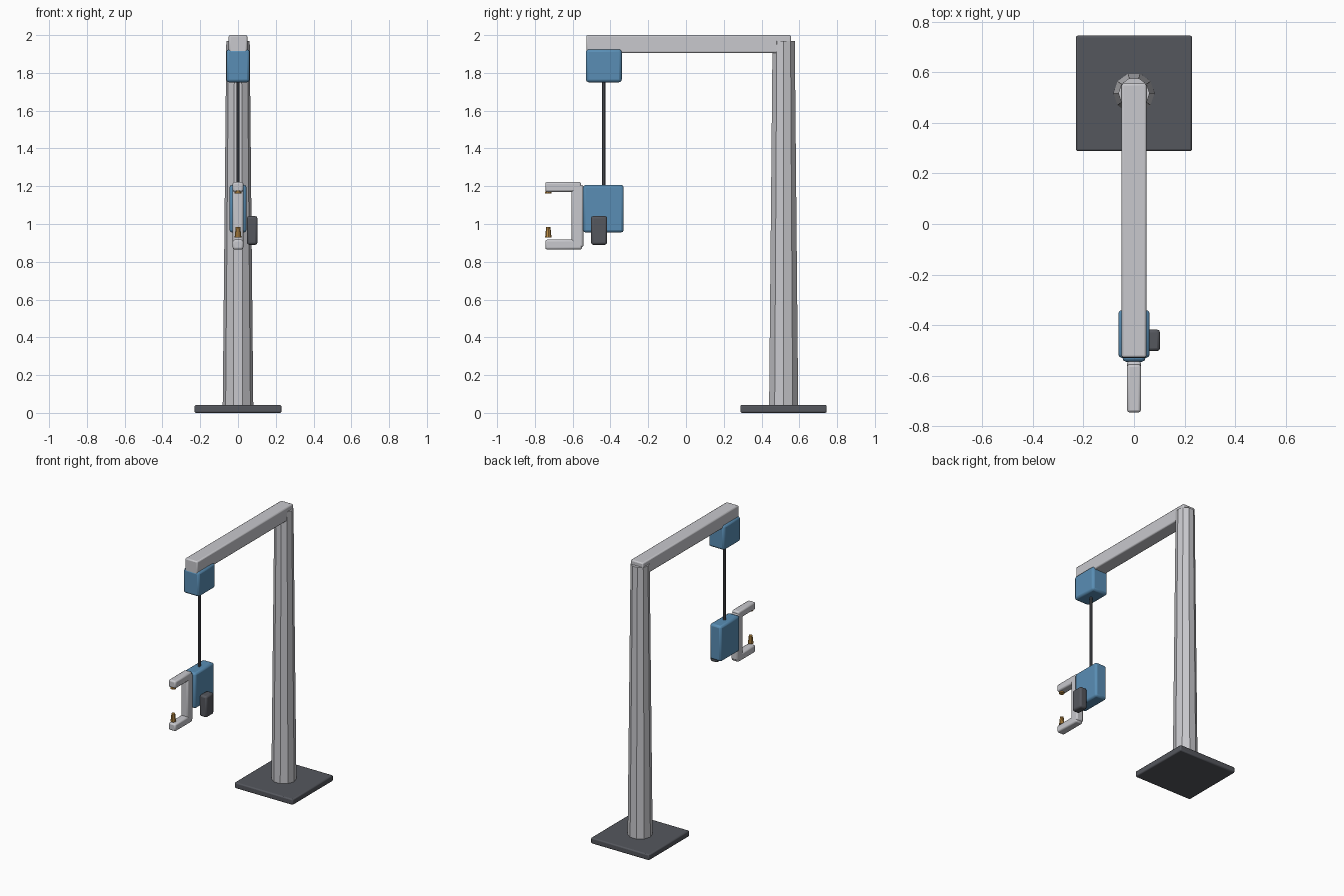
import bpy, math

if "Cube" in bpy.data.objects:
    bpy.data.objects.remove(bpy.data.objects["Cube"])


def material(name, rgb):
    m = bpy.data.materials.new(name)
    m.diffuse_color = (*rgb, 1)
    m.use_nodes = True
    m.node_tree.nodes["Principled BSDF"].inputs["Base Color"].default_value = m.diffuse_color
    return m


LIGHT = material("light_grey", (0.58, 0.58, 0.61))
DARK = material("dark_grey", (0.09, 0.095, 0.11))
BLUE = material("blue", (0.1, 0.27, 0.46))
COPPER = material("copper", (0.52, 0.27, 0.06))


def box(name, x, y, z, mat, bevel=0.01):
    """Bevelled box from (min, max) ranges on each axis."""
    mid = [(a + b) / 2 for a, b in (x, y, z)]
    bpy.ops.mesh.primitive_cube_add(size=1, location=mid)
    ob = bpy.context.object
    ob.name = name
    ob.scale = [b - a for a, b in (x, y, z)]
    bpy.ops.object.transform_apply(location=False, rotation=False, scale=True)
    ob.data.materials.append(mat)
    mod = ob.modifiers.new("bevel", "BEVEL")
    mod.width = bevel
    mod.segments = 2
    bpy.ops.object.shade_smooth_by_angle(angle=math.radians(30))
    return ob


def cone(name, sides, r1, r2, y, z, mat):
    """Upright tapered prism at x = 0, with a corner on the x axis."""
    bpy.ops.mesh.primitive_cone_add(vertices=sides, radius1=r1, radius2=r2,
                                    depth=z[1] - z[0],
                                    location=(0, y, (z[0] + z[1]) / 2),
                                    rotation=(0, 0, math.pi / 2))
    ob = bpy.context.object
    ob.name = name
    ob.data.materials.append(mat)
    return ob


# Stand: floor plate, ten-sided tapered column, overhead boom
box("base_plate", (-0.23, 0.23), (0.288, 0.745), (0, 0.042), DARK, 0.008)
cone("column", 10, 0.081, 0.062, 0.517, (0.03, 1.97), LIGHT)
box("boom", (-0.049, 0.049), (-0.528, 0.556), (1.905, 2.0), LIGHT, 0.008)

# Balancer under the boom tip and its cable
box("balancer", (-0.062, 0.062), (-0.53, -0.34), (1.75, 1.925), BLUE, 0.015)
cone("cable", 8, 0.009, 0.009, -0.435, (1.19, 1.77), DARK)

# Hanging clamp tool: body, side handle
box("tool_body", (-0.045, 0.045), (-0.545, -0.33), (0.955, 1.207), BLUE, 0.014)
box("handle", (0.047, 0.103), (-0.503, -0.417), (0.89, 1.042), DARK, 0.012)

# C-shaped jaw with electrode tips
box("jaw_spine", (-0.028, 0.028), (-0.605, -0.543), (0.877, 1.207), LIGHT)
box("upper_jaw", (-0.028, 0.028), (-0.745, -0.555), (1.17, 1.223), LIGHT)
box("lower_jaw", (-0.028, 0.028), (-0.745, -0.55), (0.865, 0.917), LIGHT)
for name, z in (("upper_tip", 1.161), ("lower_tip", 0.928)):
    cone(name, 10, 0.018, 0.012, -0.729, (z, z + 0.056), COPPER)
